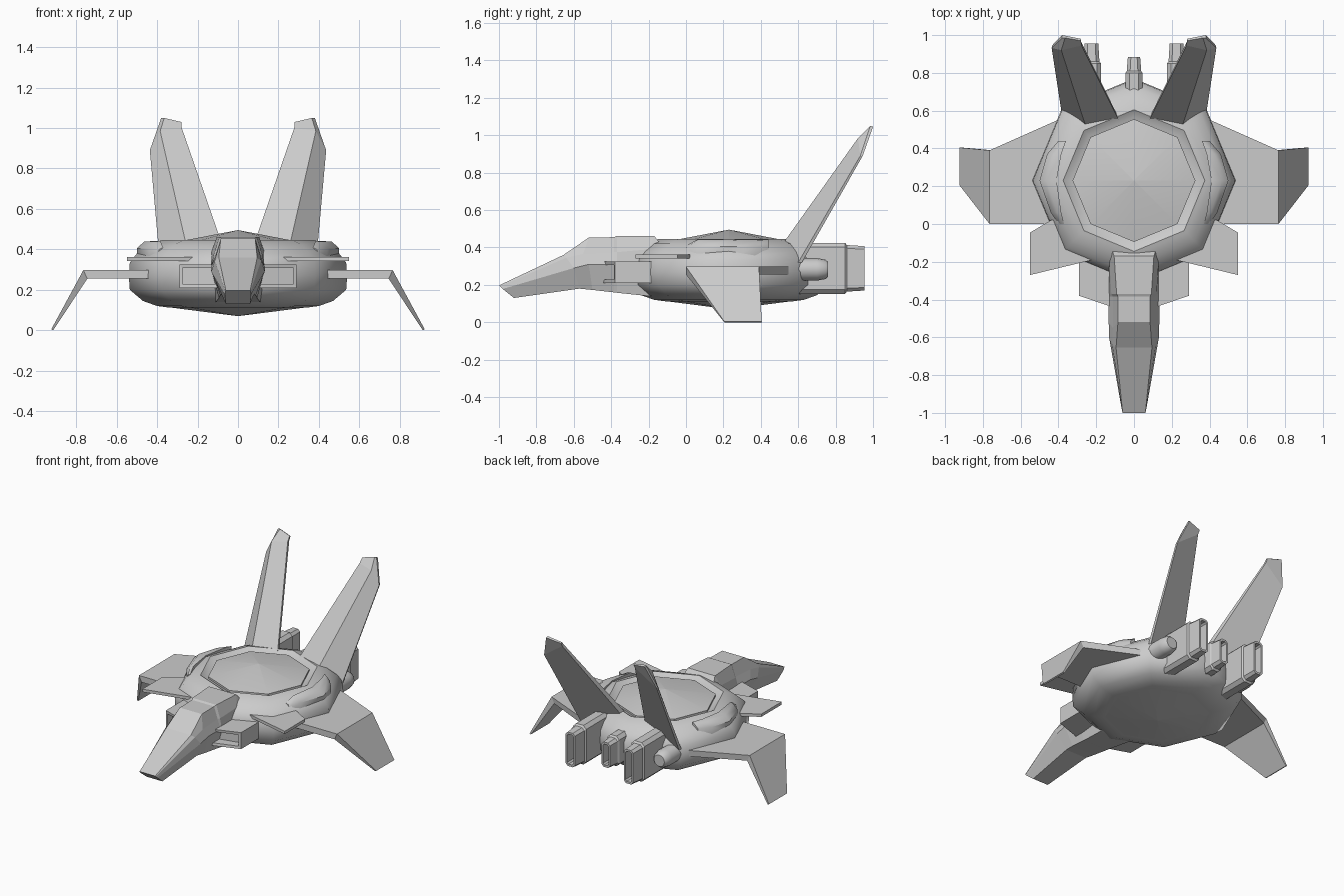
import bpy, bmesh, math

CY = 0.23  # hull centre along y


def loft(name, rings, mirror=False, smooth=None):
    """Skin a list of equal-length point rings and cap both ends."""
    bm = bmesh.new()
    vr = [[bm.verts.new(p) for p in r] for r in rings]
    n = len(rings[0])
    for a, b in zip(vr, vr[1:]):
        for i in range(n):
            j = (i + 1) % n
            bm.faces.new((a[i], a[j], b[j], b[i]))
    bm.faces.new(vr[0][::-1])
    bm.faces.new(vr[-1])
    bmesh.ops.remove_doubles(bm, verts=bm.verts, dist=0.0002)
    bmesh.ops.recalc_face_normals(bm, faces=bm.faces)
    me = bpy.data.meshes.new(name)
    bm.to_mesh(me)
    bm.free()
    ob = bpy.data.objects.new(name, me)
    bpy.context.collection.objects.link(ob)
    if mirror:
        ob.modifiers.new("mirror", 'MIRROR')
    if smooth:
        bpy.ops.object.select_all(action='DESELECT')
        ob.select_set(True)
        bpy.context.view_layer.objects.active = ob
        bpy.ops.object.shade_smooth_by_angle(angle=math.radians(smooth))
    return ob


def octagon(r, z):
    return [(r * math.cos(i * math.pi / 4), CY + r * math.sin(i * math.pi / 4), z)
            for i in range(8)]


def slab(name, outline, z0, z1):
    return loft(name, [[(x, y, z) for x, y in outline] for z in (z0, z1)], True)


def rounded_box(cx, y, hw, z0, z1, c):
    """Rectangle in the xz plane with cut corners."""
    half = [(hw - c, z0), (hw, z0 + c), (hw, z1 - c), (hw - c, z1)]
    return ([(cx + x, y, z) for x, z in half]
            + [(cx - x, y, z) for x, z in reversed(half)])


# Octagonal hull, then the shallow dishes in its top and bottom
hull = [(0.34, 0.112), (0.40, 0.12), (0.47, 0.145), (0.535, 0.20), (0.54, 0.27),
        (0.535, 0.335), (0.50, 0.38), (0.45, 0.42), (0.395, 0.44), (0.375, 0.446),
        (0.335, 0.42)]
loft("hull", [octagon(r, z) for r, z in hull], smooth=46)
loft("top_dish", [octagon(0.325, 0.40), octagon(0.325, 0.433), octagon(0.002, 0.495)], smooth=30)
loft("bottom_dish", [octagon(0.33, 0.15), octagon(0.33, 0.112), octagon(0.002, 0.07)], smooth=30)

# Nose and cockpit: half sections run from the roof down to the keel
nose = [
    [(0.060, -1.00, 0.197), (0.062, -0.995, 0.192), (0.065, -0.98, 0.178), (0.060, -0.92, 0.13)],
    [(0.095, -0.655, 0.36), (0.115, -0.64, 0.345), (0.132, -0.60, 0.29), (0.080, -0.57, 0.18)],
    [(0.085, -0.52, 0.453), (0.112, -0.55, 0.365), (0.134, -0.52, 0.31), (0.088, -0.50, 0.173)],
    [(0.085, -0.385, 0.455), (0.112, -0.385, 0.375), (0.134, -0.385, 0.31), (0.095, -0.385, 0.16)],
    [(0.092, -0.37, 0.462), (0.120, -0.37, 0.375), (0.134, -0.37, 0.31), (0.095, -0.37, 0.158)],
    [(0.105, -0.17, 0.462), (0.130, -0.20, 0.39), (0.134, -0.20, 0.31), (0.11, -0.20, 0.14)],
    [(0.115, -0.14, 0.425), (0.130, -0.10, 0.38), (0.134, -0.10, 0.31), (0.11, -0.10, 0.14)],
]
loft("nose_and_cockpit", [h + [(-x, y, z) for x, y, z in reversed(h)] for h in nose])


# Side air intakes with an open mouth
def mouth(x0, x1, y0, y1, z0, z1):
    return [(x0, y0, z0), (x1, y1, z0), (x1, y1, z1), (x0, y0, z1)]


loft("air_intake", [
    mouth(0.10, 0.29, -0.08, -0.08, 0.21, 0.325),
    mouth(0.10, 0.29, -0.445, -0.38, 0.21, 0.325),
    mouth(0.10, 0.275, -0.44, -0.385, 0.228, 0.307),
    mouth(0.10, 0.275, -0.37, -0.33, 0.228, 0.307)], True)

# Small front fins
slab("front_fin", [(0.22, -0.19), (0.55, -0.27), (0.55, -0.045), (0.44, 0.02), (0.30, 0.05)],
     0.342, 0.362)

# Main wings: flat inner panel with a drooping tip
loft("wing", [
    [(0.36, 0.00, 0.297), (0.36, 0.57, 0.297), (0.36, 0.57, 0.255), (0.36, 0.00, 0.255)],
    [(0.765, 0.00, 0.297), (0.765, 0.39, 0.297), (0.745, 0.39, 0.255), (0.745, 0.00, 0.255)],
    [(0.924, 0.205, 0.004), (0.924, 0.405, 0.004), (0.914, 0.405, 0.0), (0.914, 0.205, 0.0)],
], True)

# Swept tail fins: creased front, flat back, clipped tip
loft("tail_fin", [
    [(0.07, 0.53, 0.40), (0.25, 0.50, 0.395), (0.385, 0.60, 0.32), (0.38, 0.62, 0.32), (0.08, 0.56, 0.39)],
    [(0.278, 0.945, 1.00), (0.385, 0.92, 0.985), (0.436, 0.932, 0.89), (0.434, 0.945, 0.89), (0.28, 0.965, 1.00)],
    [(0.28, 0.97, 1.03), (0.365, 0.985, 1.05), (0.38, 0.985, 1.05), (0.38, 1.00, 1.045), (0.28, 0.98, 1.025)],
], True)

# Raised shoulder humps that follow the hull corner
hump = [(0.37, 0.37, 0.00), (0.385, 0.44, 0.06), (0.41, 0.50, 0.23), (0.385, 0.46, 0.37), (0.36, 0.40, 0.44)]
loft("shoulder_hump", [
    [(i, y, 0.34), (o, y, 0.34), (o, y, 0.405), (o - 0.035, y, 0.438), (i, y, 0.442)]
    if o > i else [(i + d, y, z) for d, z in
                   ((0, .34), (.03, .34), (.03, .37), (.02, .40), (0, .41))]
    for i, o, y in hump], True, 40)


# Engines: housing, stepped nozzle and a deep slot
def engine(name, cx, y0, y1, y2, hw, z0, z1, mirror):
    n = hw * 0.72
    loft(name, [
        rounded_box(cx, y0, hw, z0, z1, 0.022),
        rounded_box(cx, y1 - 0.01, hw, z0, z1, 0.022),
        rounded_box(cx, y1, n + 0.006, z0 + 0.012, z1 - 0.012, 0.018),
        rounded_box(cx, y2, n, z0 + 0.018, z1 - 0.018, 0.016),
        rounded_box(cx, y2, n - 0.012, z0 + 0.032, z1 - 0.032, 0.01),
        rounded_box(cx, y2 - 0.07, n - 0.012, z0 + 0.032, z1 - 0.032, 0.01)], mirror)


engine("side_engine", 0.225, 0.50, 0.86, 0.955, 0.05, 0.152, 0.425, True)
engine("centre_engine", 0.0, 0.66, 0.81, 0.885, 0.045, 0.18, 0.39, False)

# Round thruster pods beside the engines
loft("side_pod", [
    [(0.325 + r * math.cos(a * math.pi / 8), y, 0.283 + r * math.sin(a * math.pi / 8))
     for a in range(16)]
    for y, r in ((0.52, 0.06), (0.70, 0.06), (0.745, 0.052), (0.76, 0.04))], True, 40)
